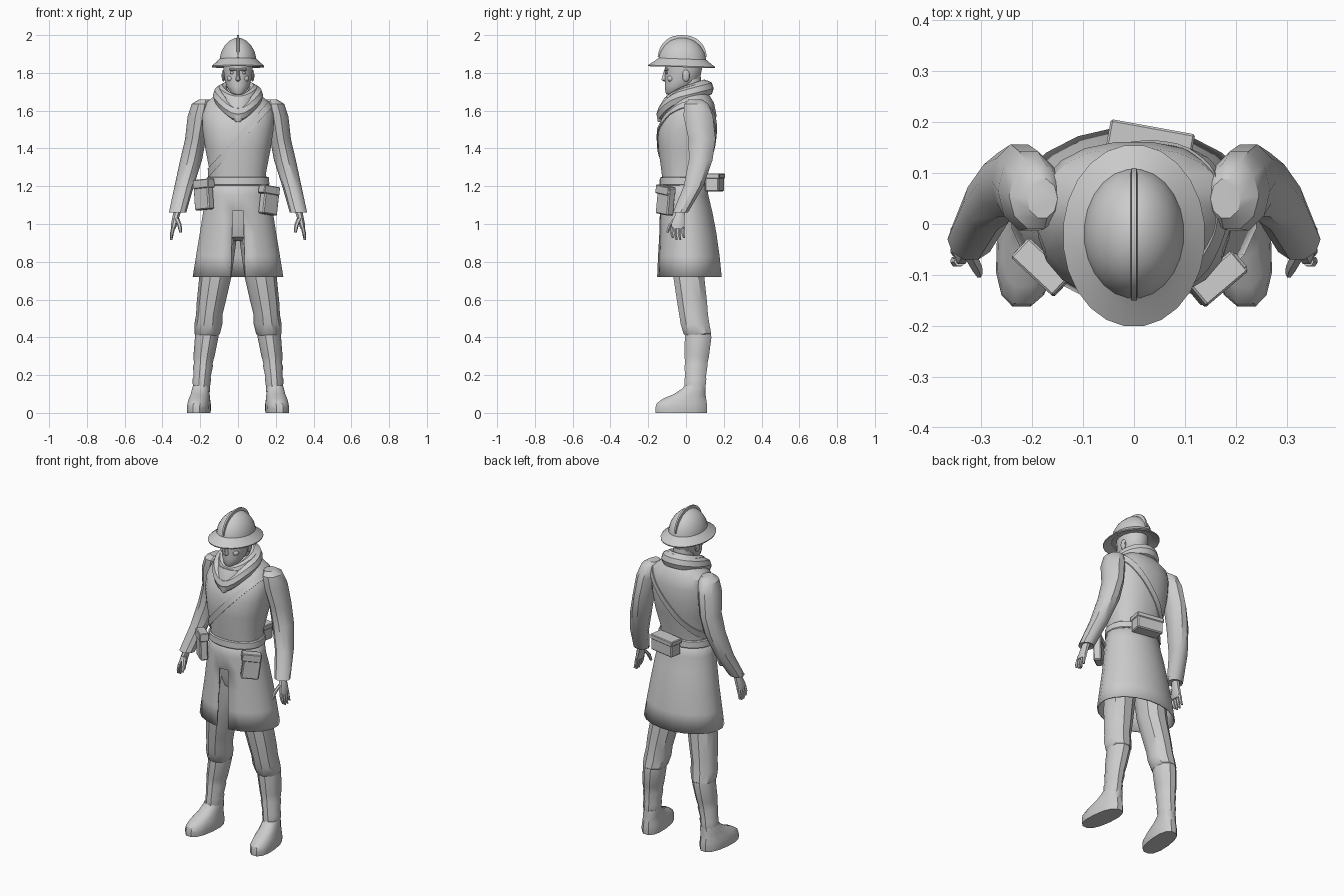
import bpy, bmesh, math
from math import sin, cos, pi
from mathutils import Vector, Matrix

if "Cube" in bpy.data.objects:
    bpy.data.objects.remove(bpy.data.objects["Cube"])

clay = bpy.data.materials.new("light_grey")
clay.use_nodes = True
clay.diffuse_color = (0.6, 0.6, 0.6, 1)
clay.node_tree.nodes["Principled BSDF"].inputs["Base Color"].default_value = (0.6, 0.6, 0.6, 1)


def finish(name, bm, angle=35):
    bmesh.ops.recalc_face_normals(bm, faces=bm.faces)
    mesh = bpy.data.meshes.new(name)
    bm.to_mesh(mesh)
    bm.free()
    mesh.materials.append(clay)
    obj = bpy.data.objects.new(name, mesh)
    bpy.context.collection.objects.link(obj)
    bpy.ops.object.select_all(action='DESELECT')
    obj.select_set(True)
    bpy.context.view_layer.objects.active = obj
    bpy.ops.object.shade_smooth_by_angle(angle=math.radians(angle))
    return obj


def skin(name, rings, cap=True, loop=False, keep=None, angle=35):
    """Join equal rings of points with quads; keep() can drop faces."""
    bm = bmesh.new()
    rows = [[bm.verts.new(p) for p in ring] for ring in rings]
    n = len(rows[0])
    pairs = list(zip(rows, rows[1:])) + ([(rows[-1], rows[0])] if loop else [])
    for a, b in pairs:
        for i in range(n):
            j = (i + 1) % n
            quad = (a[i], a[j], b[j], b[i])
            mid = sum((v.co for v in quad), Vector()) / 4
            if keep is None or keep(mid):
                bm.faces.new(quad)
    if cap and not loop:
        bm.faces.new(rows[0])
        bm.faces.new(rows[-1])
    return finish(name, bm, angle)


def oval(z, cx, cy, rx, ry, n=12, power=2.0, turn=0.0):
    pts = []
    for i in range(n):
        a = 2 * pi * (i + 0.5) / n
        s, c = sin(a), -cos(a)
        x = math.copysign(abs(s) ** (2 / power), s) * rx
        y = math.copysign(abs(c) ** (2 / power), c) * ry
        pts.append(Vector((cx + x - turn * y, cy + y, z)))
    return pts


def loft(name, sections, n=12, power=2.0, turn=0.0, side=1, **kw):
    rings = [oval(*s, n=n, power=power, turn=turn) for s in sections]
    return skin(name, [[Vector((p.x * side, p.y, p.z)) for p in r] for r in rings], **kw)


def box(name, loc, size, rot=(0, 0, 0), bevel=0.006, taper=1.0):
    bm = bmesh.new()
    bmesh.ops.create_cube(bm, size=1)
    for v in bm.verts:
        if v.co.z > 0:
            v.co.x *= taper
            v.co.y *= taper
        v.co = v.co * Vector(size)
    bmesh.ops.bevel(bm, geom=bm.edges[:], offset=bevel, segments=1, affect='EDGES')
    turn = Matrix.Rotation(rot[2], 4, 'Z') @ Matrix.Rotation(rot[1], 4, 'Y') @ Matrix.Rotation(rot[0], 4, 'X')
    bm.transform(Matrix.Translation(loc) @ turn)
    return finish(name, bm)


def ball(name, loc, size):
    bm = bmesh.new()
    bmesh.ops.create_uvsphere(bm, u_segments=10, v_segments=7, radius=1)
    bm.transform(Matrix.Translation(loc) @ Matrix.Diagonal((*size, 1)))
    return finish(name, bm)


# Coat body
torso = [(1.2, 0, -.01, .155, .115), (1.27, 0, -.01, .15, .12), (1.4, 0, 0, .175, .148),
         (1.5, 0, .005, .19, .155), (1.58, 0, .02, .192, .142), (1.64, 0, .04, .175, .11),
         (1.69, 0, .04, .11, .08), (1.72, 0, .03, .06, .06)]
loft("coat_body", torso, n=20, power=2.3)

# Coat skirt with an open front slit
skirt = [(1.25, 0, -.01, .16, .12), (1.15, 0, -.008, .172, .128), (1.07, 0, 0, .186, .14),
         (.95, 0, .01, .205, .153), (.83, 0, .015, .225, .165), (.72, 0, .018, .243, .173)]
loft_rings = []
for s in skirt:
    ring = oval(*s, n=21, power=2.2)
    for p in ring:
        p.rotate(Matrix.Rotation(0, 3, 'Z'))
    loft_rings.append([Vector((sin(2 * pi * (i - .5) / 20) * s[3], s[2] - cos(2 * pi * (i - .5) / 20) * s[4], s[0]))
                       for i in range(20)])
coat = skin("coat_skirt", loft_rings, cap=False,
            keep=lambda m: not (abs(m.x) < .01 and m.y < 0 and m.z < 1.07))
solid = coat.modifiers.new("thickness", 'SOLIDIFY')
solid.thickness = 0.008

# Belt
loft("belt", [(1.205, 0, -.01, .164, .126), (1.21, 0, -.01, .168, .13),
              (1.245, 0, -.01, .166, .128), (1.25, 0, -.01, .16, .122)], n=20, power=2.1)


# Shoulder strap hugging the coat
def torso_point(z, a, grow):
    z = min(max(z, torso[0][0]), torso[-1][0] - .001)
    lo, hi = next((p, q) for p, q in zip(torso, torso[1:]) if p[0] <= z < q[0])
    t = (z - lo[0]) / (hi[0] - lo[0])
    cy, rx, ry = (lo[k] + (hi[k] - lo[k]) * t for k in (2, 3, 4))
    s, c = sin(a), -cos(a)
    e = 2 / 2.3
    return Vector((math.copysign(abs(s) ** e, s) * (rx + grow),
                   cy + math.copysign(abs(c) ** e, c) * (ry + grow), z))


def strap_point(a, base, grow):
    z = 1.45
    for _ in range(40):
        z = .6 * z + .4 * (base + 1.1 * torso_point(z, a, grow).x)
    return torso_point(z, a, grow)


skin("shoulder_strap", [[strap_point(2 * pi * i / 48, b, g) for b, g in
                         ((1.42, 0), (1.42, .006), (1.47, .006), (1.47, 0))] for i in range(48)], loop=True)

# Pelvis seen through the slit
loft("trouser_seat", [(1.15, 0, 0, .14, .1), (1.0, 0, .01, .15, .1), (.93, 0, .01, .1, .08),
                      (.91, 0, .01, .03, .04)], n=14)

# Limbs, mirrored
for side, tag in ((1, "left"), (-1, "right")):
    loft(tag + "_sleeve", [(1.658, .18, .05, .03, .04), (1.635, .192, .055, .053, .068),
                           (1.57, .207, .065, .06, .082), (1.45, .225, .085, .055, .075),
                           (1.34, .248, .078, .058, .066), (1.2, .285, .04, .051, .055),
                           (1.06, .32, -.03, .046, .042), (1.065, .32, -.03, .03, .03)], n=10, side=side)
    loft(tag + "_palm", [(1.08, .318, -.025, .022, .026), (1.045, .327, -.033, .02, .028),
                         (1.0, .338, -.043, .018, .038), (.975, .343, -.044, .014, .036)], n=8, side=side)
    for k in range(4):
        y = -.074 + .02 * k
        tip = .915 + (.012 if k in (0, 3) else 0)
        loft(f"{tag}_finger_{k + 1}", [(.985, .342, y, .011, .01), (.95, .35, y - .002, .01, .009),
                                       (tip, .354, y + .004, .006, .006)], n=6, side=side)
    loft(tag + "_thumb", [(1.03, .325, -.055, .014, .014), (.995, .31, -.083, .012, .012),
                          (.955, .304, -.098, .007, .008)], n=6, side=side)
    loft(tag + "_trouser_leg", [(1.0, .085, .01, .085, .09), (.9, .1, .01, .09, .09), (.72, .12, .015, .085, .086),
                                (.58, .143, .033, .076, .083), (.52, .152, .04, .07, .08),
                                (.47, .157, .048, .074, .08), (.42, .163, .06, .068, .077),
                                (.4, .165, .062, .05, .06)], n=10, side=side)
    loft(tag + "_leg_wrap", [(.425, .165, .062, .06, .072), (.4, .166, .064, .062, .074),
                             (.3, .18, .057, .056, .068), (.26, .184, .054, .049, .062),
                             (.25, .185, .053, .053, .064), (.19, .19, .05, .045, .058),
                             (.18, .191, .05, .049, .061), (.12, .195, .047, .044, .057)], n=10, side=side)
    loft(tag + "_boot", [(0, .207, -.025, .06, .138), (.025, .207, -.025, .062, .14),
                         (.05, .206, -.023, .06, .136), (.075, .204, -.008, .055, .117),
                         (.1, .2, .02, .05, .085), (.13, .196, .043, .047, .062),
                         (.145, .195, .047, .043, .056)], n=14, power=2.4, turn=.1, side=side)

# Belt pouches, each with a flap
for name, loc, size, rot in (
        ("left_pouch", (.165, -.108, 1.125), (.1, .045, .15), (0, .14, .7)),
        ("right_pouch", (-.182, -.085, 1.155), (.105, .045, .16), (0, -.08, -.75)),
        ("back_pouch", (.03, .15, 1.22), (.16, .075, .095), (0, 0, -.18))):
    box(name, loc, size, rot)
    box(name + "_flap", Vector(loc) + Vector((0, 0, size[2] * .36)),
        (size[0] + .008, size[1] + .008, size[2] * .3), rot, bevel=.004)

# Head and face
loft("neck", [(1.62, 0, .03, .06, .06), (1.78, 0, .02, .055, .06)])
loft("head", [(1.685, 0, -.078, .024, .026), (1.697, 0, -.064, .042, .046), (1.73, 0, -.04, .062, .073),
              (1.77, 0, -.018, .073, .094), (1.82, 0, -.014, .079, .1), (1.88, 0, -.014, .08, .102)],
     n=16, angle=60)
loft("nose", [(1.755, 0, -.112, .006, .006), (1.763, 0, -.113, .015, .018), (1.775, 0, -.112, .011, .017),
              (1.815, 0, -.107, .007, .009)], n=8)
box("brow", (0, -.1, 1.818), (.095, .03, .014), bevel=.005)
box("mouth", (0, -.103, 1.735), (.038, .014, .012), bevel=.004)
for side, tag in ((1, "left"), (-1, "right")):
    ball(tag + "_eye", (side * .03, -.098, 1.8), (.013, .01, .007))
    ball(tag + "_ear", (side * .077, .0, 1.785), (.01, .02, .032))
    ball(tag + "_cheek", (side * .038, -.08, 1.77), (.022, .02, .018))

# Helmet: bowl, brim and crest
loft("helmet_bowl", [(1.845, 0, -.02, .1, .13), (1.87, 0, -.02, .099, .128), (1.91, 0, -.02, .09, .117),
                     (1.945, 0, -.02, .071, .094), (1.97, 0, -.02, .046, .064), (1.983, 0, -.02, .02, .03),
                     (1.986, 0, -.02, .004, .006)], n=24, angle=50)
brim = [oval(*s, n=24) for s in ((1.875, 0, -.02, .097, .126), (1.86, 0, -.021, .113, .145),
                                 (1.836, 0, -.023, .14, .179), (1.83, 0, -.023, .139, .178),
                                 (1.85, 0, -.02, .09, .12))]
for ring in brim:
    for p in ring:
        p.z -= .03 * (p.y + .02)
skin("helmet_brim", brim, cap=False)
crest = []
for i in range(19):
    a = pi * (.04 + .92 * i / 18)
    c, s = cos(a), sin(a)
    y, z = math.copysign(abs(c) ** .9, c), s ** .85
    crest.append([Vector((x, -.02 + y * ry, 1.86 + z * rz)) for x, ry, rz in
                  ((-.008, .115, .115), (-.005, .131, .14), (.005, .131, .14), (.008, .115, .115))])
skin("helmet_crest", crest)


# Scarf: rolled coils round the neck, drooping to a point in front
def coil(name, rx, ry, cy, z, slope, droop, r, height):
    rings = []
    for i in range(24):
        a = 2 * pi * i / 24
        front = max(0, cos(a))
        out = Vector((sin(a), -cos(a), 0))
        mid = Vector((rx * sin(a), cy - ry * cos(a), z - slope * cos(a) - droop * front ** 3))
        rings.append([mid + out * r * cos(b) + Vector((0, 0, height * sin(b)))
                      for b in (2 * pi * k / 8 for k in range(8))])
    skin(name, rings, loop=True)


coil("scarf_outer_roll", .1, .118, -.005, 1.68, .038, .06, .034, .042)
coil("scarf_inner_roll", .082, .092, .005, 1.705, .03, .02, .026, .03)
loft("scarf_front_fold", [(1.54, 0, -.13, .012, .02), (1.57, 0, -.12, .04, .035), (1.62, 0, -.09, .075, .055),
                          (1.67, 0, -.05, .09, .065)], n=12)
